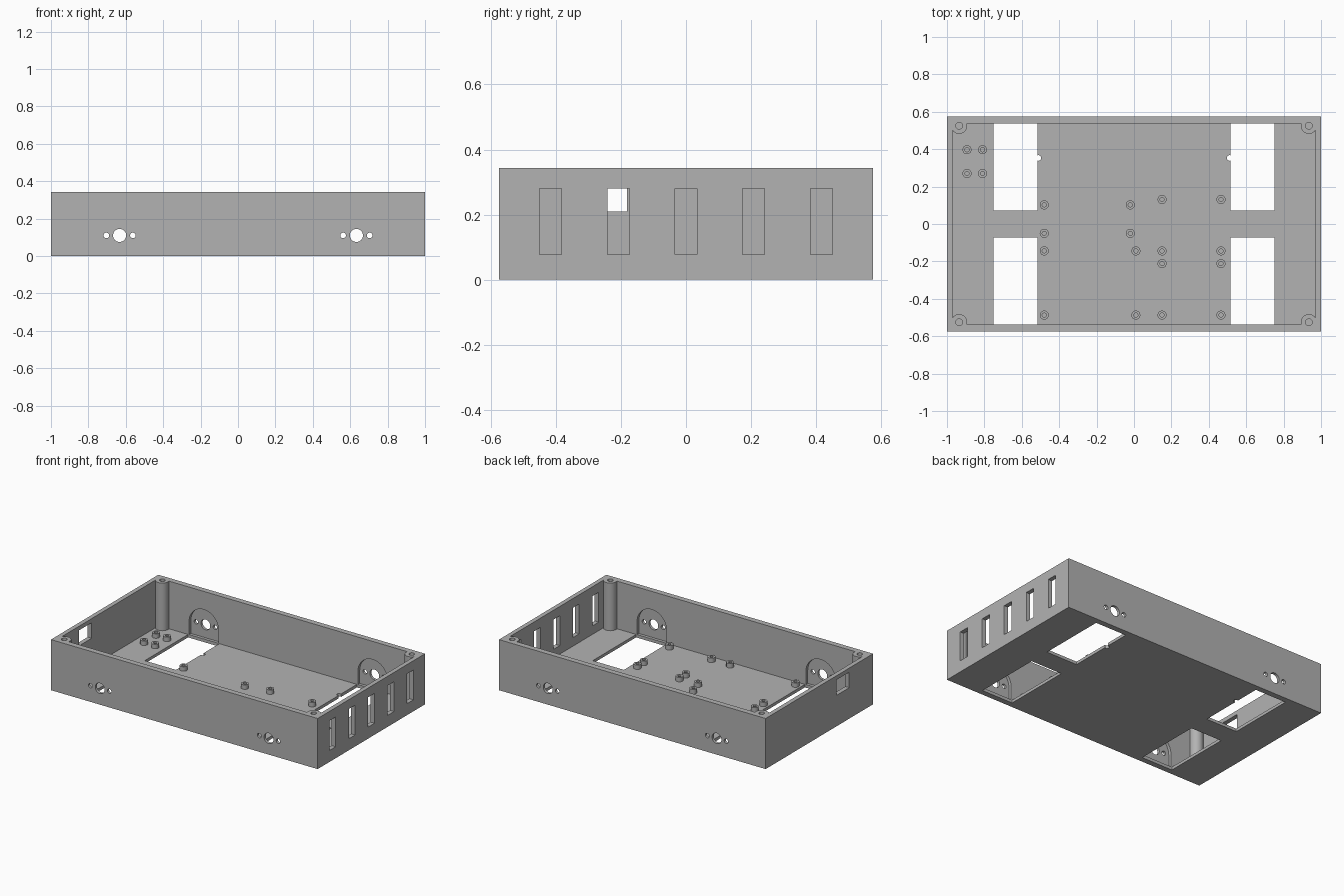
import bpy, bmesh, math
from mathutils import Matrix, Vector

cube = bpy.data.objects.get("Cube")
if cube:
    bpy.data.objects.remove(cube, do_unlink=True)

LENGTH, DEPTH, HEIGHT = 2.0, 1.15, 0.343
INNER_X, INNER_Y, FLOOR = 0.97, 0.537, 0.02
MOTOR_X, MOTOR_Z = 0.633, 0.11

grey = bpy.data.materials.new("plain grey")
grey.use_nodes = True
grey.diffuse_color = (0.448, 0.448, 0.448, 1)
grey.node_tree.nodes["Principled BSDF"].inputs["Base Color"].default_value = grey.diffuse_color


def make(name, bm):
    bmesh.ops.recalc_face_normals(bm, faces=bm.faces)
    mesh = bpy.data.meshes.new(name)
    bm.to_mesh(mesh)
    bm.free()
    mesh.materials.append(grey)
    obj = bpy.data.objects.new(name, mesh)
    bpy.context.collection.objects.link(obj)
    return obj


def box(name, x0, x1, y0, y1, z0, z1):
    bm = bmesh.new()
    bmesh.ops.create_cube(bm, size=1)
    for v in bm.verts:
        v.co = Vector(((x0 + x1) / 2 + v.co.x * (x1 - x0),
                       (y0 + y1) / 2 + v.co.y * (y1 - y0),
                       (z0 + z1) / 2 + v.co.z * (z1 - z0)))
    return make(name, bm)


def rod(name, centre, radius, length, along_y=False, sides=32):
    bm = bmesh.new()
    turn = Matrix.Rotation(math.pi / 2, 4, 'X') if along_y else Matrix()
    bmesh.ops.create_cone(bm, cap_ends=True, segments=sides, radius1=radius,
                          radius2=radius, depth=length,
                          matrix=Matrix.Translation(centre) @ turn)
    return make(name, bm)


def arch(name, x, y0, y1, radius):
    # Half round on top, straight sides down to the floor
    bm = bmesh.new()
    outline = [(x + radius, FLOOR + 0.001)]
    for i in range(33):
        a = math.pi * i / 32
        outline.append((x + radius * math.cos(a), MOTOR_Z + radius * math.sin(a)))
    outline.append((x - radius, FLOOR + 0.001))
    face = bm.faces.new([bm.verts.new((px, y0, pz)) for px, pz in outline])
    moved = bmesh.ops.extrude_face_region(bm, geom=[face])["geom"]
    verts = [g for g in moved if isinstance(g, bmesh.types.BMVert)]
    bmesh.ops.translate(bm, verts=verts, vec=(0, y1 - y0, 0))
    return make(name, bm)


def cut(target, cutter):
    mod = target.modifiers.new("cut", 'BOOLEAN')
    mod.operation = 'DIFFERENCE'
    mod.solver = 'EXACT'
    mod.object = cutter
    bpy.context.view_layer.update()
    graph = bpy.context.evaluated_depsgraph_get()
    result = bpy.data.meshes.new_from_object(target.evaluated_get(graph))
    target.modifiers.clear()
    target.data = result
    bpy.data.objects.remove(cutter, do_unlink=True)


# Open tray with round screw posts left standing in the corners
tray = box("tray", -LENGTH / 2, LENGTH / 2, -DEPTH / 2, DEPTH / 2, 0, HEIGHT)
cavity = box("cavity", -INNER_X, INNER_X, -INNER_Y, INNER_Y, FLOOR, 0.5)
corners = [(sx * 0.935, sy * 0.525) for sx in (-1, 1) for sy in (-1, 1)]
for x, y in corners:
    cut(cavity, rod("post", (x, y, 0.25), 0.043, 1))
cut(tray, cavity)
for x, y in corners:
    cut(tray, rod("post_hole", (x, y, HEIGHT), 0.018, 0.2))

for sx in (-1, 1):
    x = sx * MOTOR_X
    for sy in (-1, 1):
        # Wheel openings in the floor
        y0, y1 = sorted((sy * 0.072, sy * (INNER_Y - 0.0005)))
        cut(tray, box("wheel_opening", x - 0.117, x + 0.117, y0, y1, -0.1, 0.06))
        # Arched motor recesses inside the long walls
        y0, y1 = sorted((sy * 0.5, sy * 0.557))
        cut(tray, arch("motor_recess", x, y0, y1, 0.11))
        # Shaft and screw holes
        for offset, radius in ((0, 0.035), (-0.071, 0.015), (0.071, 0.015)):
            cut(tray, rod("motor_hole", (x + offset, sy * 0.56, MOTOR_Z), radius, 0.2, True))
    # Cable notch beside each rear opening
    cut(tray, rod("cable_notch", (sx * 0.511, 0.353, 0), 0.015, 0.2))

# Vents in one end wall, a socket window in the other
for i in range(-2, 3):
    y = i * 0.208
    cut(tray, box("vent", 0.9, 1.1, y - 0.034, y + 0.034, 0.078, 0.28))
cut(tray, box("socket_window", -1.1, -0.9, -0.32, -0.182, 0.21, 0.315))


def standoff(name, x, y):
    bm = bmesh.new()
    profile = [(0.024, FLOOR - 0.002), (0.024, FLOOR + 0.03),
               (0.011, FLOOR + 0.03), (0.011, FLOOR - 0.002)]
    verts = [bm.verts.new((r, 0, z)) for r, z in profile]
    edges = [bm.edges.new((verts[i], verts[(i + 1) % 4])) for i in range(4)]
    bmesh.ops.spin(bm, geom=verts + edges, axis=(0, 0, 1), cent=(0, 0, 0),
                   angle=2 * math.pi, steps=24)
    bmesh.ops.remove_doubles(bm, verts=bm.verts, dist=0.0001)
    bmesh.ops.translate(bm, verts=bm.verts, vec=(x, y, 0))
    return make(name, bm)


# Circuit board standoffs in groups of four
groups = {
    "small_board": ((-0.893, -0.81), (0.397, 0.27)),
    "middle_board": ((-0.48, -0.02), (0.102, -0.05)),
    "side_board": ((0.15, 0.465), (0.131, -0.212)),
    "front_board": ((-0.48, 0.01), (-0.144, -0.487)),
    "corner_board": ((0.15, 0.465), (-0.144, -0.487)),
}
parts = [tray]
for board, (xs, ys) in groups.items():
    for x in xs:
        for y in ys:
            parts.append(standoff(board + "_standoff", x, y))

# Smooth round walls, keep corners crisp
bpy.ops.object.select_all(action='DESELECT')
for obj in parts:
    obj.select_set(True)
bpy.context.view_layer.objects.active = tray
bpy.ops.object.shade_smooth_by_angle(angle=math.radians(30))
